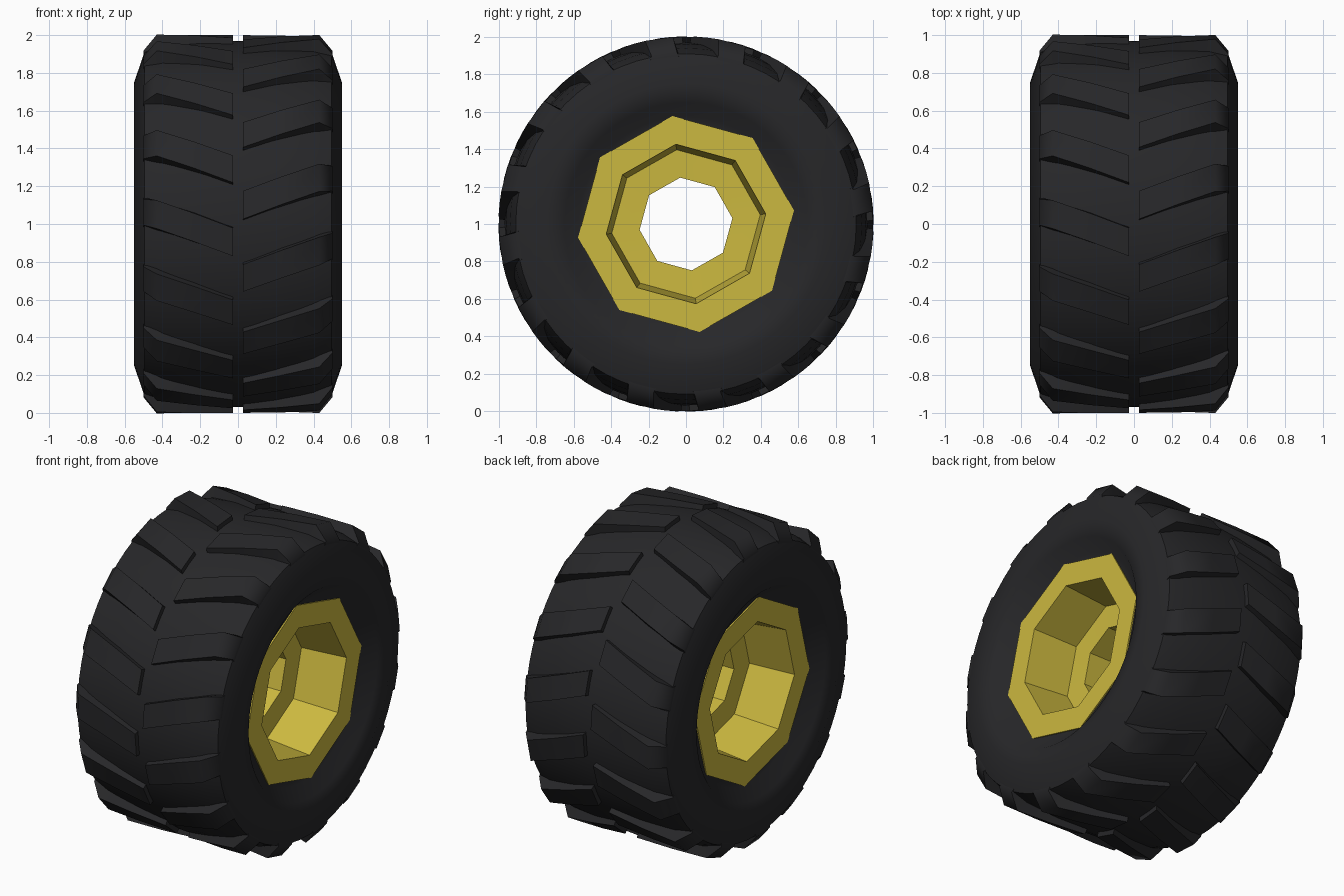
import bpy, math

if "Cube" in bpy.data.objects:
    bpy.data.objects.remove(bpy.data.objects["Cube"])

CENTRE_Z = 1.0
LUGS = 16


def material(name, colour):
    m = bpy.data.materials.new(name)
    m.diffuse_color = colour
    m.use_nodes = True
    m.node_tree.nodes["Principled BSDF"].inputs["Base Color"].default_value = m.diffuse_color
    return m


def point(x, r, deg):
    # wheel axis runs along x; angle 0 is the front (-y), 90 is the top
    a = math.radians(deg)
    return (x, -r * math.cos(a), CENTRE_Z + r * math.sin(a))


def make(name, verts, faces, mat, angle):
    me = bpy.data.meshes.new(name)
    me.from_pydata(verts, [], faces)
    ob = bpy.data.objects.new(name, me)
    bpy.context.collection.objects.link(ob)
    me.materials.append(mat)
    bpy.ops.object.select_all(action='DESELECT')
    bpy.context.view_layer.objects.active = ob
    ob.select_set(True)
    bpy.ops.object.mode_set(mode='EDIT')
    bpy.ops.mesh.select_all(action='SELECT')
    bpy.ops.mesh.normals_make_consistent(inside=False)
    bpy.ops.object.mode_set(mode='OBJECT')
    bpy.ops.object.shade_smooth_by_angle(angle=math.radians(angle))
    return ob


def lathe(name, half, sides, start, mat, angle):
    # mirror a half profile (x, r) in x, close it and spin it about the axle
    mirrored = [(-x, r) for x, r in reversed(half) if x > 0]
    prof = half + mirrored
    n = len(prof)
    verts = [point(x, r, start + 360 * i / sides) for i in range(sides) for x, r in prof]
    faces = []
    for i in range(sides):
        j = (i + 1) % sides
        for k in range(n):
            l = (k + 1) % n
            faces.append((i * n + k, i * n + l, j * n + l, j * n + k))
    return make(name, verts, faces, mat, angle)


rubber = material("rubber", (0.02, 0.02, 0.022, 1))
yellow = material("yellow_paint", (0.60, 0.48, 0.05, 1))

# tyre carcass: crowned tread, sloped shoulder, sidewall tucked behind the rim lip
tyre = [(0, 0.97), (0.2, 0.962), (0.40, 0.94), (0.495, 0.91), (0.55, 0.75),
        (0.53, 0.65), (0.46, 0.575), (0.455, 0.51), (0.3, 0.50), (0, 0.50)]
lathe("tyre", tyre, 64, 0, rubber, 40)

# eight-sided rim: flat lip, deep barrel, centre hub with a through hole
rim = [(0, 0.54), (0.38, 0.54), (0.44, 0.58), (0.467, 0.582), (0.467, 0.43),
       (0.17, 0.40), (0.165, 0.25), (0, 0.25)]
lathe("rim", rim, 8, -7.2, yellow, 30)

# tread lugs: slanted bars tapering into the shoulder, staggered half a pitch per side
SECTIONS = [(0.027, 0.0, 1.0), (0.23, 4.4, 1.003), (0.43, 8.4, 1.003), (0.50, 9.4, 0.918)]
BASE = 0.88


def lugs(name, side, first):
    verts, faces = [], []
    for i in range(LUGS):
        a0 = first + 360 / LUGS * i
        o = len(verts)
        for x, shift, top in SECTIONS:
            a = a0 + shift
            for r, d in ((BASE, -0.4), (top, 0.6), (top, 9.2), (BASE, 10.2)):
                verts.append(point(side * x, r, a + d))
        for s in range(len(SECTIONS) - 1):
            for k in range(4):
                l = (k + 1) % 4
                p = o + 4 * s
                faces.append((p + k, p + l, p + 4 + l, p + 4 + k))
        e = o + 4 * (len(SECTIONS) - 1)
        faces += [(o, o + 1, o + 2, o + 3), (e, e + 1, e + 2, e + 3)]
    return make(name, verts, faces, rubber, 55)


lugs("right_lugs", 1, 0.9)
lugs("left_lugs", -1, -10.4)
